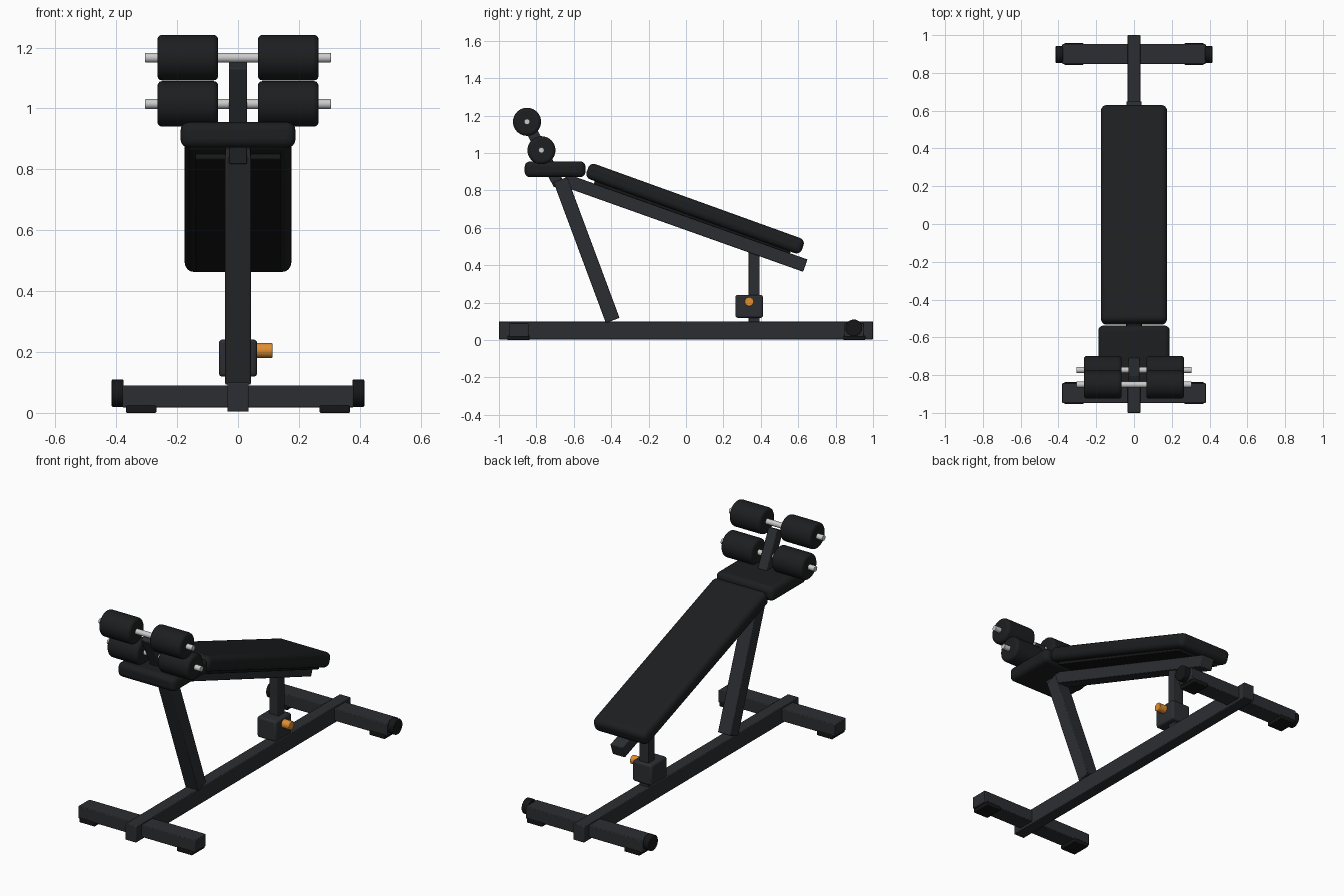
import bpy, math
from mathutils import Vector

if "Cube" in bpy.data.objects:
    bpy.data.objects.remove(bpy.data.objects["Cube"])


def mat(name, col):
    m = bpy.data.materials.new(name)
    m.diffuse_color = (*col, 1)
    m.use_nodes = True
    m.node_tree.nodes["Principled BSDF"].inputs["Base Color"].default_value = m.diffuse_color
    return m


STEEL = mat("dark_steel", (0.024, 0.027, 0.031))
VINYL = mat("black_vinyl", (0.012, 0.013, 0.014))
RUBBER = mat("rubber", (0.008, 0.008, 0.009))
CHROME = mat("chrome", (0.55, 0.56, 0.58))
ORANGE = mat("orange", (0.75, 0.27, 0.03))


def finish(ob, name, material, bevel, segs):
    ob.name = name
    ob.data.materials.append(material)
    if bevel:
        b = ob.modifiers.new("bevel", 'BEVEL')
        b.width, b.segments = bevel, segs
        b.limit_method = 'ANGLE'
    bpy.ops.object.shade_smooth_by_angle(angle=math.radians(35))
    return ob


def box(name, loc, size, material, bevel=0.004, segs=2, tilt=0):
    bpy.ops.mesh.primitive_cube_add(size=1, location=loc, rotation=(tilt, 0, 0))
    ob = bpy.context.object
    ob.scale = size
    bpy.ops.object.transform_apply(location=False, rotation=False, scale=True)
    return finish(ob, name, material, bevel, segs)


def beam(name, a, b, width, thick, material, bevel=0.004, segs=2):
    # box running between two (y, z) points
    a, b = Vector(a), Vector(b)
    d, c = b - a, (a + b) / 2
    return box(name, (0, c.x, c.y), (width, d.length, thick), material,
               bevel, segs, math.atan2(d.y, d.x))


def rod(name, x0, x1, y, z, r, material, bevel=0.0, segs=3, verts=32):
    # cylinder along x
    bpy.ops.mesh.primitive_cylinder_add(vertices=verts, radius=r, depth=abs(x1 - x0),
                                        location=((x0 + x1) / 2, y, z),
                                        rotation=(0, math.pi / 2, 0))
    return finish(bpy.context.object, name, material, bevel, segs)


# base frame
box("base_rail", (0, 0, 0.052), (0.07, 2.0, 0.096), STEEL)
for end, y in (("front", -0.895), ("rear", 0.9)):
    box(end + "_crossbar", (0, y, 0.054), (0.76, 0.105, 0.072), STEEL)
    for side, s in (("left", -1), ("right", 1)):
        box(f"{end}_foot_{side}", (s * 0.318, y, 0.012), (0.1, 0.118, 0.024), RUBBER)
for side, s in (("left", -1), ("right", 1)):
    rod("wheel_" + side, s * 0.376, s * 0.415, 0.897, 0.065, 0.045, RUBBER, 0.004)

# front post and bench beam
beam("front_post", (-0.392, 0.105), (-0.672, 0.858), 0.084, 0.078, STEEL)
beam("bench_beam", (-0.65, 0.856), (0.638, 0.398), 0.08, 0.07, STEEL)

# upholstery
beam("back_board", (-0.49, 0.845), (0.56, 0.472), 0.28, 0.024, RUBBER)
beam("back_pad", (-0.527, 0.91), (0.624, 0.495), 0.35, 0.086, VINYL, 0.03, 4)
box("seat_pad", (0, -0.7, 0.913), (0.378, 0.325, 0.084), VINYL, 0.028, 4)

# leg roller assembly
beam("roller_post", (-0.68, 0.83), (-0.838, 1.145), 0.06, 0.06, STEEL)
for level, y, z in (("lower", -0.773, 1.015), ("upper", -0.85, 1.167)):
    rod(level + "_rod", -0.305, 0.305, y, z, 0.016, CHROME, 0.002, 2, 20)
    for side, s in (("left", -1), ("right", 1)):
        rod(f"{level}_roller_{side}", s * 0.065, s * 0.265, y, z, 0.075, VINYL, 0.016, 3, 40)

# adjustable rear support
box("rear_post", (0, 0.364, 0.28), (0.06, 0.06, 0.38), STEEL)
box("adjuster_collar", (0, 0.338, 0.18), (0.126, 0.147, 0.122), STEEL, 0.012, 3)
rod("adjuster_knob", 0.055, 0.113, 0.338, 0.205, 0.025, ORANGE, 0.003, 2, 24)
